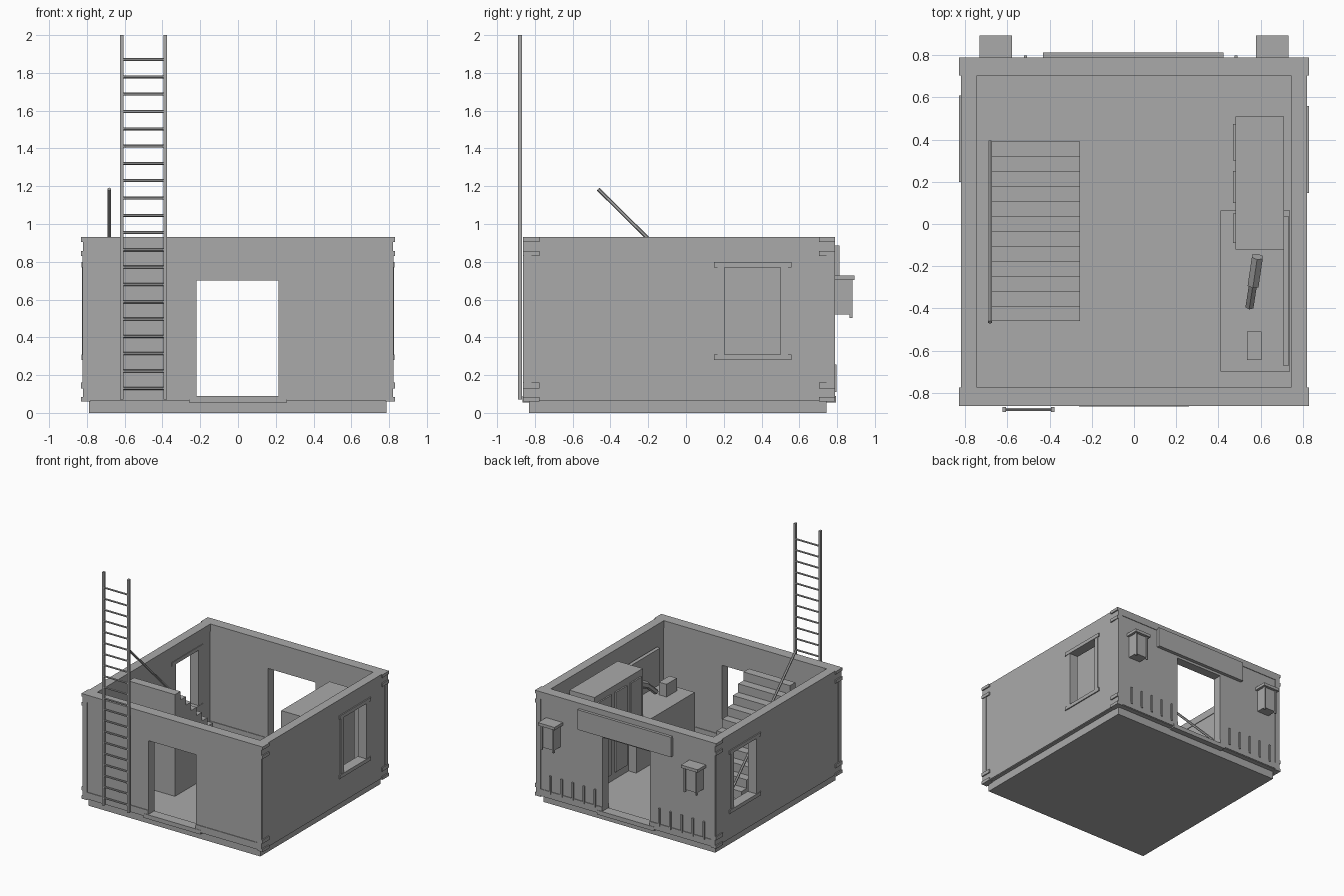
import bpy
import bmesh
from mathutils import Vector

cube = bpy.data.objects.get("Cube")
if cube:
    bpy.data.objects.remove(cube, do_unlink=True)

grey = bpy.data.materials.new("plain grey")
grey.use_nodes = True
grey.diffuse_color = (0.4, 0.4, 0.4, 1)
grey.node_tree.nodes["Principled BSDF"].inputs["Base Color"].default_value = (0.4, 0.4, 0.4, 1)


def finish(name, bm):
    mesh = bpy.data.meshes.new(name)
    bm.to_mesh(mesh)
    bm.free()
    mesh.materials.append(grey)
    obj = bpy.data.objects.new(name, mesh)
    bpy.context.collection.objects.link(obj)
    return obj


def box(name, x, y, z):
    """Box from three (low, high) ranges."""
    bm = bmesh.new()
    bmesh.ops.create_cube(bm, size=1)
    for v in bm.verts:
        v.co = [r[0] if c < 0 else r[1] for c, r in zip(v.co, (x, y, z))]
    return finish(name, bm)


def rod(name, a, b, radius, sides=6):
    """Prism between two points."""
    a, b = Vector(a), Vector(b)
    bm = bmesh.new()
    bmesh.ops.create_cone(bm, cap_ends=True, segments=sides, radius1=radius,
                          radius2=radius, depth=(b - a).length)
    obj = finish(name, bm)
    obj.rotation_mode = 'QUATERNION'
    obj.rotation_quaternion = (b - a).to_track_quat('Z', 'Y')
    obj.location = (a + b) / 2
    return obj


def wall(name, along, depth, opening, heights, axis):
    """Wall with one opening; axis is the direction it runs in."""
    low, high = 0.07, 0.93
    parts = [("side_a", (along[0], opening[0]), (low, high)),
             ("side_b", (opening[1], along[1]), (low, high)),
             ("above", opening, (heights[1], high)),
             ("below", opening, (low, heights[0]))]
    for part, run, z in parts:
        x, y = (run, depth) if axis == 'x' else (depth, run)
        box(f"{name}_{part}", x, y, z)


# Base and floor
box("foundation", (-0.79, 0.785), (-0.83, 0.745), (0, 0.07))
box("floor", (-0.815, 0.815), (-0.855, 0.785), (0.065, 0.078))

# Front and back walls with doorways, beams, casing and sill
door = (-0.22, 0.215)
for name, depth, out in (("front", (-0.857, -0.78), -1), ("back", (0.708, 0.785), 1)):
    wall(name + "_wall", (-0.82, 0.82), depth, door, (0.085, 0.70), 'x')
    proud = (depth[0] - 0.005, depth[1] + 0.005)
    box(name + "_top_beam", (-0.82, 0.82), proud, (0.87, 0.93))
    for side, run in (("right", (-0.82, door[0])), ("left", (door[1], 0.82))):
        box(f"{name}_{side}_bottom_beam", run, proud, (0.07, 0.125))
    outer = depth[0] if out < 0 else depth[1]
    plate = tuple(sorted((outer, outer + out * 0.005)))
    for s in (-1, 1):
        box(name + "_corner_post", sorted((s * 0.78, s * 0.82)), plate, (0.07, 0.93))
        # Beam ends standing out at the corners
        for low, high in ((0.905, 0.93), (0.83, 0.857), (0.13, 0.16), (0.06, 0.085)):
            box(name + "_beam_end", sorted((s * 0.78, s * 0.83)), proud, (low, high))
        box(name + "_corner_strip", sorted((s * 0.8, s * 0.823)),
            sorted((outer, outer - out * 0.04)), (0.16, 0.83))
    box(name + "_sill", (-0.26, 0.26), sorted((outer - out * 0.077, outer + out * 0.008)),
        (0.055, 0.09))

# Side walls with framed windows
for name, s, mid in (("left", 1, 0.353), ("right", -1, 0.405)):
    depth = tuple(sorted((s * 0.75, s * 0.82)))
    wall(name + "_wall", (-0.857, 0.785), depth, (mid - 0.148, mid + 0.148), (0.305, 0.775), 'y')
    box(name + "_top_beam", sorted((s * 0.745, s * 0.8)), (-0.78, 0.71), (0.87, 0.93))
    framed = sorted((s * 0.745, s * 0.829))
    for part, z in (("lintel", (0.77, 0.80)), ("ledge", (0.28, 0.31))):
        box(f"{name}_window_{part}", framed, (mid - 0.205, mid + 0.205), z)
    for t in (-1, 1):
        box(name + "_window_jamb", sorted((s * 0.747, s * 0.825)),
            sorted((mid + t * 0.148, mid + t * 0.187)), (0.305, 0.775))

# Ladder outside the front wall
for x in (-0.615, -0.385):
    box("ladder_rail", (x - 0.009, x + 0.009), (-0.89, -0.867), (0.07, 2.0))
for i in range(20):
    z = 0.13 + i * 0.0916
    rod("ladder_rung", (-0.615, -0.878, z), (-0.385, -0.878, z), 0.008)

# Staircase climbing toward the front, with a sloping handrail
steps = 12
run, rise = 0.85 / steps, 0.845 / steps
for i in range(steps):
    box("stair_step", (-0.68, -0.255), (0.39 - (i + 1) * run, 0.39 - i * run),
        (0.075, 0.075 + (i + 1) * rise))
rod("handrail", (-0.682, 0.39, 0.335), (-0.682, -0.465, 1.185), 0.01)

# Cabinet with door panels
box("cabinet", (0.48, 0.71), (-0.12, 0.51), (0.075, 0.855))
for y in ((0.3, 0.475), (0.1, 0.25), (-0.09, 0.05)):
    box("cabinet_door", (0.468, 0.485), y, (0.14, 0.8))

# Counter and the things on it
box("counter", (0.41, 0.74), (-0.70, 0.065), (0.075, 0.455))
box("wall_board", (0.705, 0.735), (-0.67, 0.035), (0.455, 0.755))
box("counter_box", (0.535, 0.605), (-0.645, -0.51), (0.455, 0.56))
rod("tilted_jar", (0.585, -0.155, 0.70), (0.565, -0.29, 0.63), 0.03)
rod("tilted_jar_neck", (0.565, -0.28, 0.64), (0.548, -0.39, 0.54), 0.022)

# Blank sign board over the back door
box("sign_board", (-0.43, 0.425), (0.78, 0.813), (0.72, 0.885))

# Back lanterns: body, cap, corner bars
for x in (-0.655, 0.655):
    box("lantern_body", (x - 0.055, x + 0.055), (0.785, 0.87), (0.52, 0.705))
    box("lantern_cap", (x - 0.076, x + 0.076), (0.785, 0.893), (0.703, 0.727))
    for s in (-1, 1):
        box("lantern_bar", sorted((x + s * 0.047, x + s * 0.06)), (0.865, 0.881), (0.503, 0.705))

# Short upright pegs low on the back wall
for s, start in ((1, 0.28), (-1, 0.31)):
    for i in range(5):
        x = s * (start + i * 0.102)
        box("wall_peg", (x - 0.007, x + 0.007), (0.78, 0.798), (0.11, 0.257))
